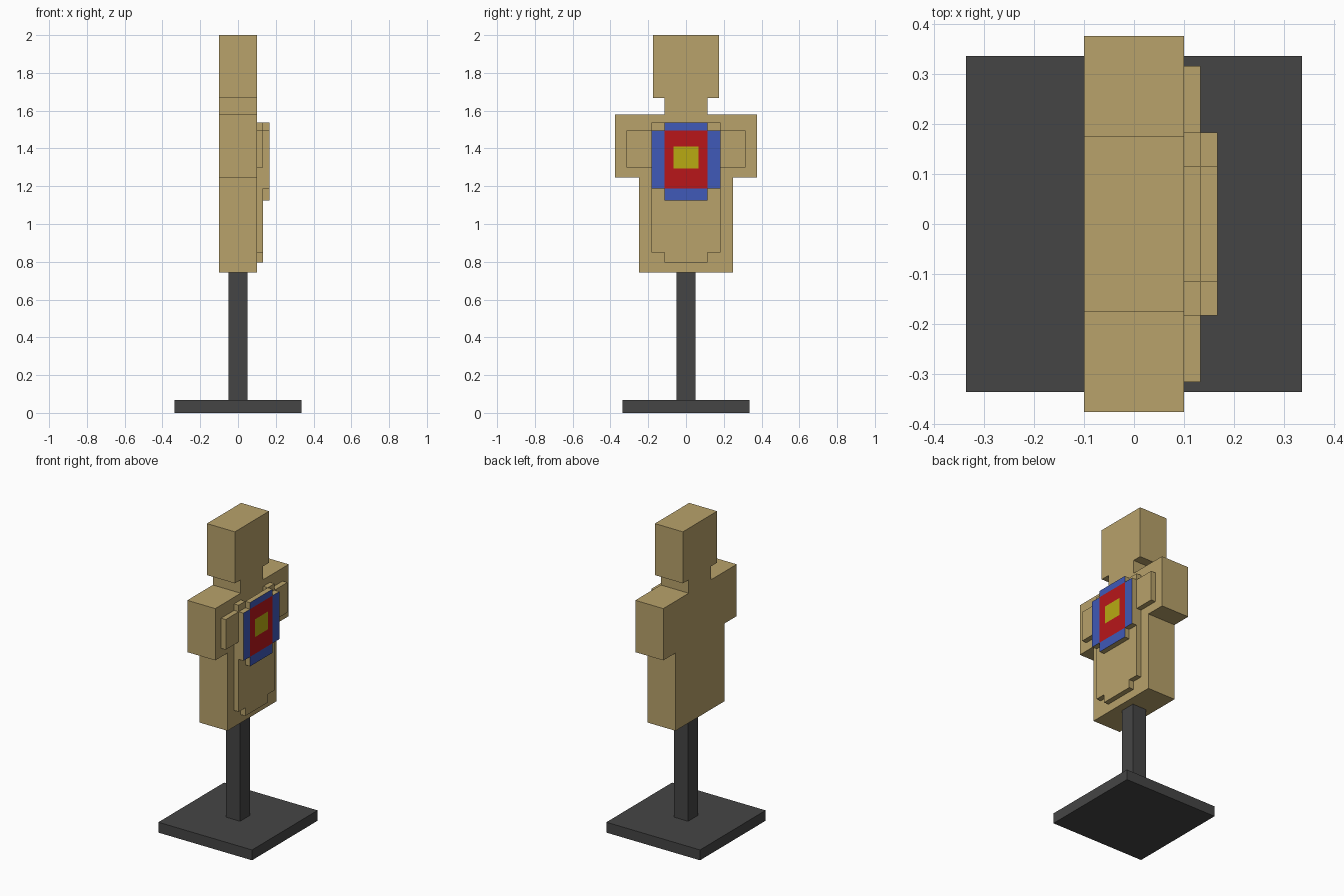
import bpy

if "Cube" in bpy.data.objects:
    bpy.data.objects.remove(bpy.data.objects["Cube"])


def material(name, rgb):
    m = bpy.data.materials.new(name)
    m.diffuse_color = (*rgb, 1)
    m.use_nodes = True
    m.node_tree.nodes["Principled BSDF"].inputs["Base Color"].default_value = m.diffuse_color
    return m


TAN = material("tan", (0.48, 0.36, 0.145))
DARK = material("dark", (0.06, 0.06, 0.06))
YELLOW = material("yellow", (0.48, 0.40, 0.006))
RED = material("red", (0.48, 0.008, 0.01))
BLUE = material("blue", (0.05, 0.10, 0.48))


def panel(name, verts, faces, depth, mats, slots=None):
    """Flat sheet facing +x, thickened backwards; back and rim use the last material."""
    mesh = bpy.data.meshes.new(name)
    mesh.from_pydata(verts, [], faces)
    obj = bpy.data.objects.new(name, mesh)
    bpy.context.collection.objects.link(obj)
    for m in mats:
        mesh.materials.append(m)
    for poly, slot in zip(mesh.polygons, slots or [0]):
        poly.material_index = slot
    solid = obj.modifiers.new("thickness", 'SOLIDIFY')
    solid.thickness = depth
    solid.offset = -1
    solid.material_offset = solid.material_offset_rim = len(mats) - 1
    return obj


def silhouette(name, half, front, depth, mat):
    """Mirror a half outline of (y, z) points, listed bottom to top, across y = 0."""
    outline = half + [(-y, z) for y, z in reversed(half)]
    verts = [(front, y, z) for y, z in outline]
    return panel(name, verts, [range(len(verts))], depth, [mat])


# Stand: square foot and post
silhouette("stand_base", [(0.335, 0), (0.335, 0.067)], 0.335, 0.67, DARK)
silhouette("stand_post", [(0.05, 0.067), (0.05, 0.742)], 0.05, 0.1, DARK)

# Dummy body: torso, arm stubs, neck and head in one silhouette
silhouette("dummy_body", [
    (0.25, 0.742), (0.25, 1.245), (0.375, 1.245), (0.375, 1.58),
    (0.115, 1.58), (0.115, 1.667), (0.175, 1.667), (0.175, 2.0)], 0.1, 0.2, TAN)

# Raised chest plate with side wings and shoulder straps
silhouette("chest_plate", [
    (0.115, 0.795), (0.115, 0.848), (0.183, 0.848), (0.183, 1.3), (0.315, 1.3),
    (0.315, 1.495), (0.183, 1.495), (0.183, 1.537), (0.115, 1.537),
    (0.115, 1.495)], 0.133, 0.033, TAN)

# Target: 5 x 5 cells without corners, coloured by ring from the centre
ys = [-0.183, -0.115, -0.067, 0.067, 0.115, 0.183]
zs = [1.125, 1.187, 1.295, 1.41, 1.495, 1.537]
corners = {(0, 0), (0, 4), (4, 0), (4, 4)}
cells = [(i, j) for i in range(5) for j in range(5) if (i, j) not in corners]
used = sorted({(i + a, j + b) for i, j in cells for a in (0, 1) for b in (0, 1)})
index = {p: n for n, p in enumerate(used)}
faces = [[index[p] for p in ((i, j), (i + 1, j), (i + 1, j + 1), (i, j + 1))]
         for i, j in cells]
rings = [max(abs(i - 2), abs(j - 2)) for i, j in cells]
panel("target", [(0.167, ys[i], zs[j]) for i, j in used], faces, 0.034,
      [YELLOW, RED, BLUE, TAN], rings)
